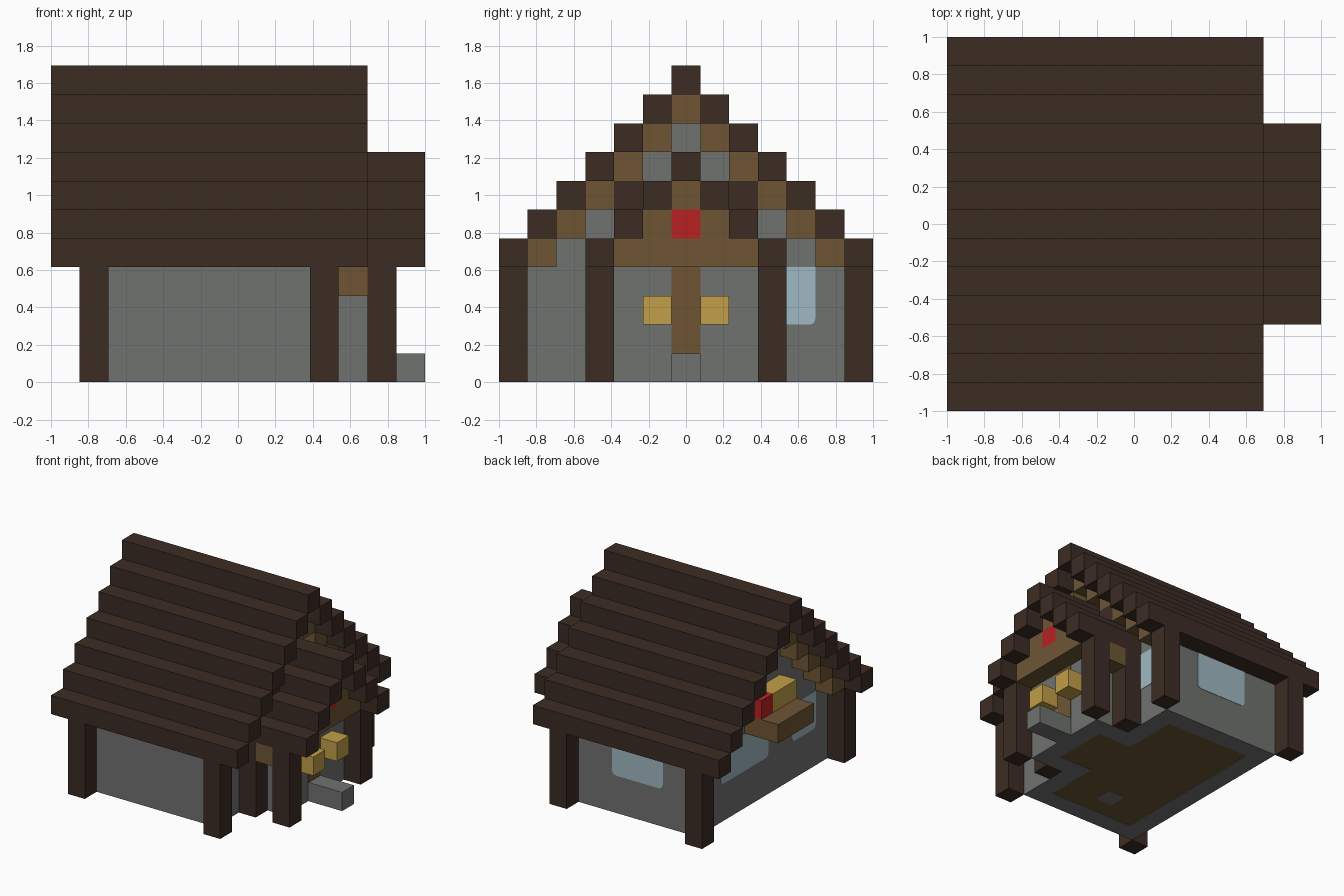
import bpy, bmesh, math
from mathutils import Vector

cube = bpy.data.objects.get("Cube")
if cube:
    bpy.data.objects.remove(cube, do_unlink=True)

U = 2 / 13  # one block


def material(name, hex_code):
    rgb = [int(hex_code[i:i + 2], 16) / 255 for i in (0, 2, 4)]
    col = [c / 12.92 if c < 0.04 else ((c + 0.055) / 1.055) ** 2.4 for c in rgb] + [1]
    m = bpy.data.materials.new(name)
    m.use_nodes = True
    m.diffuse_color = col
    m.node_tree.nodes["Principled BSDF"].inputs["Base Color"].default_value = col
    return m


DARK = material("dark_timber", "3c2c24")
WOOD = material("light_timber", "6e5535")
STONE = material("grey_stone", "6f726f")
GLASS = material("pale_glass", "9fb9c2")
GOLD = material("yellow_glow", "c29f48")
RED = material("red_bloom", "b82222")


def finish(name, bm, mat):
    bmesh.ops.recalc_face_normals(bm, faces=bm.faces)
    mesh = bpy.data.meshes.new(name)
    bm.to_mesh(mesh)
    bm.free()
    mesh.materials.append(mat)
    ob = bpy.data.objects.new(name, mesh)
    bpy.context.collection.objects.link(ob)
    return ob


def blocks(name, mat, boxes):
    """Join boxes given in block units as (x0, x1, y0, y1, z0, z1)."""
    bm = bmesh.new()
    for x0, x1, y0, y1, z0, z1 in boxes:
        vs = bmesh.ops.create_cube(bm, size=1)["verts"]
        for v in vs:
            v.co = Vector(((x0 + x1) / 2 + v.co.x * (x1 - x0) - 6.5,
                           (y0 + y1) / 2 + v.co.y * (y1 - y0) - 6.5,
                           (z0 + z1) / 2 + v.co.z * (z1 - z0))) * U
    return finish(name, bm, mat)


def both(boxes):
    """Add the copy of each box mirrored across the ridge."""
    return boxes + [(a, b, 13 - d, 13 - c, e, f) for a, b, c, d, e, f in boxes]


def slope(x0, x1, y, z, steps):
    """Stair of blocks climbing to the ridge on both sides."""
    return both([(x0, x1, y + i, y + i + 1, z + i, z + i + 1) for i in range(steps)])


def window(name, axis, plane, a, b):
    """Thin pane with rounded lower corners, set on a wall plane."""
    r = 0.22
    pts = [(b, 4), (a, 4)]
    for cx, start in ((a + r, 180), (b - r, 270)):
        for k in range(4):
            t = math.radians(start + 30 * k)
            pts.append((cx + r * math.cos(t), 2 + r + r * math.sin(t)))
    bm = bmesh.new()
    rings = []
    for depth in (-0.02, 0.02):
        ring = []
        for s, z in pts:
            p = (plane + depth, s) if axis == "x" else (s, plane + depth)
            ring.append(bm.verts.new(((p[0] - 6.5) * U, (p[1] - 6.5) * U, z * U)))
        bm.faces.new(ring)
        rings.append(ring)
    n = len(pts)
    for i in range(n):
        j = (i + 1) % n
        bm.faces.new((rings[0][i], rings[0][j], rings[1][j], rings[1][i]))
    finish(name, bm, GLASS)


# Main walls, with a doorway through to the entrance
blocks("side_walls", STONE, both([(2, 9, 1, 2, 0, 4)]))
blocks("back_end_wall", STONE, [(2, 3, 2, 11, 0, 4)])
blocks("entrance_end_wall", STONE, both([(8, 9, 2, 5, 0, 4)]))
for name, x in (("back_gable", 2), ("entrance_gable", 8)):
    blocks(name, STONE, [(x, x + 1, k - 2, 15 - k, k, k + 1) for k in range(4, 9)])

# Floor and hearth stone
lift = 0.03
blocks("floor", WOOD, [(3, 8, 2, 11, lift, 0.5), (8, 10, 5, 8, lift, 0.5)])
blocks("hearth", STONE, [(5, 6, 3, 4, 0, 1)])

# Main roof and the timber trim beneath its ends
blocks("main_roof", DARK, slope(0, 11, 0, 4, 6) + [(0, 11, 6, 7, 10, 11)])
for name, x in (("back_trim", 1), ("entrance_trim", 9)):
    blocks(name, WOOD, slope(x, x + 1, 1, 4, 5) + [(x, x + 1, 6, 7, 9, 10)])
blocks("tie_beam", DARK, [(9, 10, 4, 9, 6, 7)])

# Posts
blocks("corner_posts", DARK, both([(x, x + 1, 0, 1, 0, 4) for x in (1, 9)]))
blocks("porch_posts", DARK, both([(x, x + 1, 3, 4, 0, 4) for x in (9, 11)]))
blocks("porch_braces", WOOD, both([(10, 11, 3, 4, 3, 4)]))

# Entrance walls, door, step and lamps
blocks("entrance_side_walls", STONE, both([(9, 10, 4, 5, 0, 4)]))
blocks("entrance_front_wall", STONE, [(10, 11, 4, 9, 0, 4)])
blocks("door", WOOD, [(10.97, 11.03, 6, 7, 1, 4)])
blocks("door_step", STONE, [(11, 13, 6, 7, 0, 1)])
blocks("door_lamps", GOLD, both([(11, 12, 5, 6, 2, 3)]))

# Porch roof and its gable
blocks("porch_roof", DARK, slope(9, 13, 3, 4, 3) + [(9, 13, 6, 7, 7, 8)])
blocks("porch_gable", WOOD, [(11, 12, 4, 9, 4, 5), (11, 12, 6, 7, 6, 7)]
       + both([(11, 12, 5, 6, 5, 6)]))
blocks("porch_emblem", RED, [(11, 12, 6, 7, 5, 6)])

# Flower box on the back end
blocks("flower_box", WOOD, [(0, 2, 5, 8, 4, 5)])
blocks("yellow_flowers", GOLD, [(1, 2, 5, 7, 5, 6)])
blocks("red_flowers", RED, [(1, 2, 7, 8, 5, 6)])

# Windows
window("side_window", "y", 12, 4, 7)
window("entrance_window", "x", 9, 9, 11)
window("back_large_window", "x", 2, 6, 10)
window("back_small_window", "x", 2, 2, 4)
